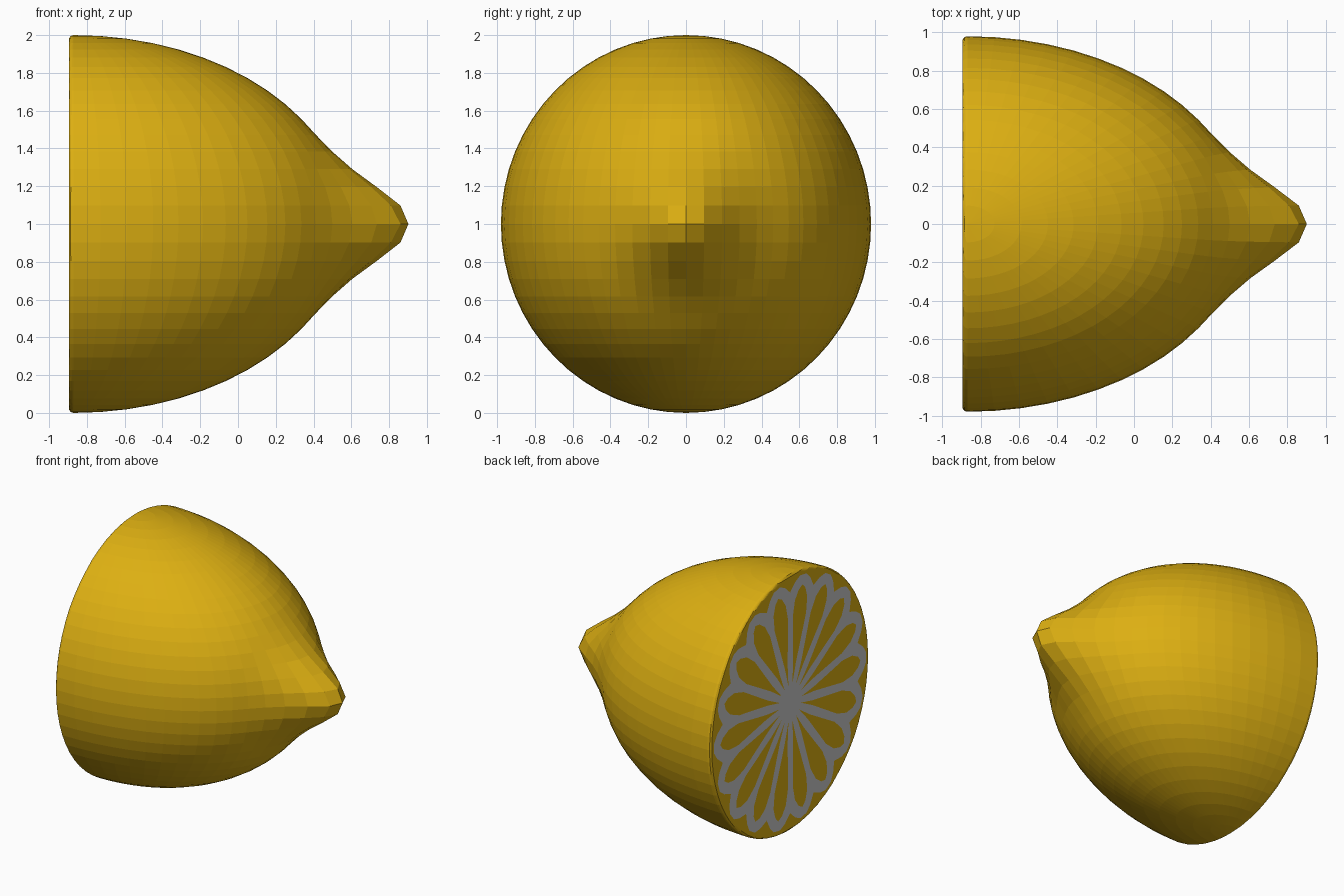
import bpy, bmesh
from math import sin, cos, pi, sqrt

if "Cube" in bpy.data.objects:
    bpy.data.objects.remove(bpy.data.objects["Cube"])

CZ = 1.0            # height of the fruit's axis
RY, RZ = 0.98, 1.0  # radii of the cut end
BACK = -0.896       # plane of the cut end

rind = bpy.data.materials.new("lemon_yellow")
rind.diffuse_color = (0.72, 0.43, 0.006, 1)
rind.use_nodes = True
rind.node_tree.nodes["Principled BSDF"].inputs["Base Color"].default_value = rind.diffuse_color


def finish(bm, name, mat=None):
    me = bpy.data.meshes.new(name)
    bm.to_mesh(me)
    bm.free()
    ob = bpy.data.objects.new(name, me)
    bpy.context.collection.objects.link(ob)
    if mat:
        me.materials.append(mat)
    return ob


def tip_lift(r):
    # extra reach of the pointed nipple by distance from the axis
    pts = [(0, .322), (.098, .287), (.195, .183), (.29, .088), (.383, .03), (.472, .004), (.56, 0)]
    for (a, u), (b, v) in zip(pts, pts[1:]):
        if r <= b:
            return u + (v - u) * (r - a) / (b - a)
    return 0


# Rind: sphere stretched forward, pulled to a tip, flattened behind
bm = bmesh.new()
bmesh.ops.create_uvsphere(bm, u_segments=64, v_segments=32, radius=1)
for v in bm.verts:
    x, y, z = v.co
    if x > -1e-5:
        x = -0.87 + 1.45 * x + tip_lift(sqrt(y * y + z * z))
    else:
        x = max(-0.87 + 0.16 * x, BACK)
    v.co = (x, y * RY, CZ + z * RZ)
finish(bm, "lemon_rind", rind)


def face_point(bm, x, r, a):
    return bm.verts.new((x, r * cos(a) * RY, CZ + r * sin(a) * RZ))


N = 18
STEP = 2 * pi / N

# Pith: thin grey layer with a scalloped edge
bm = bmesh.new()
centre = bm.verts.new((BACK - 0.002, 0, CZ))
edge = []
for i in range(N):
    for f, r in ((-.5, .86), (-.3, .92), (-.12, .955), (.12, .955), (.3, .92)):
        edge.append(face_point(bm, BACK - 0.002, r, (i + f) * STEP))
for i in range(len(edge)):
    bm.faces.new((centre, edge[(i + 1) % len(edge)], edge[i]))
finish(bm, "pith")

# Pulp segments: petals radiating from the middle
bm = bmesh.new()
half = [(.30, .018), (.50, .055), (.66, .085), (.78, .078), (.85, .042)]
for i in range(N):
    a = i * STEP
    outline = [(.14, 0)] + half + [(.88, 0)] + [(r, -w) for r, w in reversed(half)]
    verts = [face_point(bm, BACK - 0.004, r, a + w / r) for r, w in outline]
    bm.faces.new(verts)
bmesh.ops.recalc_face_normals(bm, faces=bm.faces)
for f in bm.faces:
    f.normal_update()
    if f.normal.x > 0:
        f.normal_flip()
finish(bm, "pulp_segments", rind)
